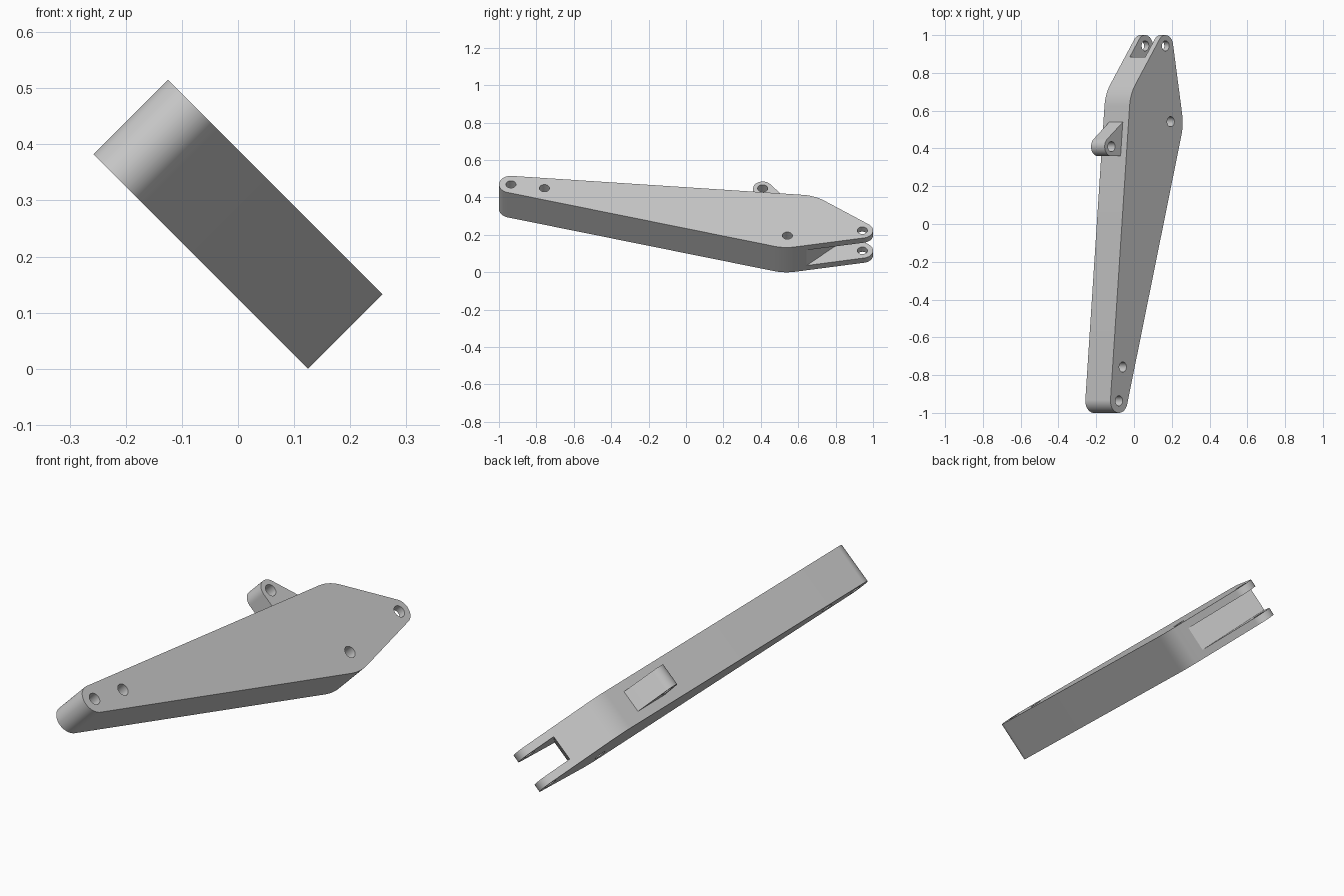
import bpy, bmesh, math
from mathutils import Vector
from mathutils.geometry import convex_hull_2d

cube = bpy.data.objects.get("Cube")
if cube:
    bpy.data.objects.remove(cube, do_unlink=True)

S = math.sqrt(0.5)
MID_Z = 0.2575       # height of the arm's centre line
HALF = 0.094         # half thickness of the arm
SLOT = 0.058         # half width of the fork slot
LUG = 0.051          # half width of the lug
HOLE_R = 0.027

grey = bpy.data.materials.new("steel_grey")
grey.use_nodes = True
grey.diffuse_color = (0.58, 0.58, 0.58, 1)
grey.node_tree.nodes["Principled BSDF"].inputs["Base Color"].default_value = (0.58, 0.58, 0.58, 1)


def place(y, u, w):
    """Arm coordinates (along, across, thickness), tilted 45 degrees about y."""
    return Vector(((u + w) * S, y, MID_Z + (w - u) * S))


def arc(y, u, r, start, end, n=16):
    angles = [start + (end - start) * i / n for i in range(n + 1)]
    return [Vector((y + r * math.cos(a), u + r * math.sin(a))) for a in angles]


def circle(y, u, r, n=96):
    return arc(y, u, r, 0, 2 * math.pi, n)[:-1]


def hull(points):
    return [points[i] for i in convex_hull_2d(points)]


def prism(name, outline, half):
    bm = bmesh.new()
    low = [bm.verts.new(place(p[0], p[1], -half)) for p in outline]
    high = [bm.verts.new(place(p[0], p[1], half)) for p in outline]
    bm.faces.new(low)
    bm.faces.new(high)
    for i in range(len(low)):
        j = (i + 1) % len(low)
        bm.faces.new((low[i], low[j], high[j], high[i]))
    bmesh.ops.recalc_face_normals(bm, faces=bm.faces)
    mesh = bpy.data.meshes.new(name)
    bm.to_mesh(mesh)
    bm.free()
    mesh.materials.append(grey)
    obj = bpy.data.objects.new(name, mesh)
    bpy.context.collection.objects.link(obj)
    return obj


def select(obj):
    bpy.ops.object.select_all(action="DESELECT")
    obj.select_set(True)
    bpy.context.view_layer.objects.active = obj


def cut(obj, outline, half):
    cutter = prism("cutter", outline, half)
    cutter.hide_render = True
    select(obj)
    mod = obj.modifiers.new("cut", "BOOLEAN")
    mod.operation = "DIFFERENCE"
    mod.solver = "EXACT"
    mod.object = cutter
    bpy.ops.object.modifier_apply(modifier=mod.name)
    bpy.data.objects.remove(cutter, do_unlink=True)


def finish(obj):
    select(obj)
    bpy.ops.object.shade_smooth_by_angle(angle=math.radians(30))


# Arm: a plate with round ends and two wide, softly rounded corners
UP = math.pi / 2
lower_corner = arc(0.538, 0.0205, 0.25, UP - 0.18, UP + 0.275)
upper_corner = arc(0.604, 0.098, 0.226, -UP + 0.093, -UP + 0.635)
arm = prism("arm", hull(circle(-0.936, -0.2065, 0.064) + lower_corner
                        + upper_corner + circle(0.943, 0.142, 0.057)), HALF)

# Fork slot with a slanted floor
cut(arm, [(0.546, 0.35), (0.984, -0.07), (1.1, -0.07), (1.1, 0.35)], SLOT)

# Pin holes through the arm
for y, u in [(-0.936, -0.2065), (-0.757, -0.178), (0.542, 0.181), (0.943, 0.142)]:
    cut(arm, circle(y, u, HOLE_R, 32), 0.2)
finish(arm)

# Cylinder lug on the upper edge
lug = prism("lug", hull(circle(0.41, -0.2195, 0.051)
                        + [Vector((0.359, -0.1)), Vector((0.566, -0.1))]), LUG)
cut(lug, circle(0.41, -0.2195, HOLE_R, 32), 0.2)
finish(lug)
